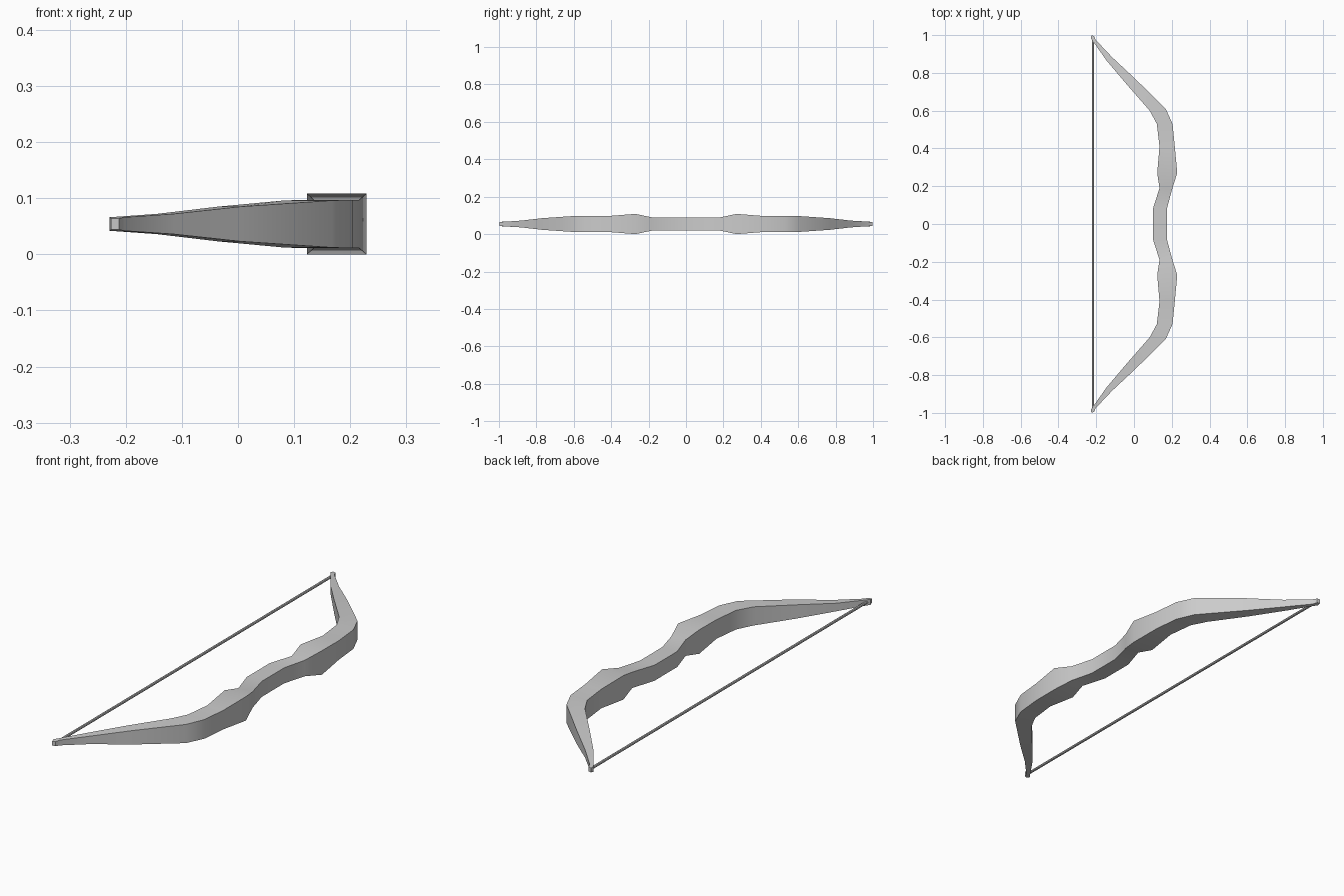
import bpy, bmesh, math
from mathutils import Vector

if "Cube" in bpy.data.objects:
    bpy.data.objects.remove(bpy.data.objects["Cube"])

ZC = 0.054

# Upper half of the bow: (inner x, inner y, outer x, outer y, half height)
half = [
    (0.100, 0.08, 0.174, 0.08, 0.035),
    (0.135, 0.19, 0.202, 0.185, 0.036),
    (0.123, 0.27, 0.229, 0.27, 0.054),
    (0.135, 0.41, 0.216, 0.41, 0.043),
    (0.121, 0.53, 0.204, 0.53, 0.043),
    (0.083, 0.60, 0.168, 0.61, 0.042),
    (-0.035, 0.735, 0.005, 0.77, 0.031),
    (-0.145, 0.865, -0.115, 0.882, 0.018),
    (-0.229, 0.984, -0.203, 0.975, 0.012),
    (-0.226, 0.998, -0.212, 0.996, 0.010),
]
stations = [(a, -b, c, -d, h) for a, b, c, d, h in reversed(half)] + half


def finish(name, bm):
    bmesh.ops.recalc_face_normals(bm, faces=bm.faces)
    mesh = bpy.data.meshes.new(name)
    bm.to_mesh(mesh)
    bm.free()
    obj = bpy.data.objects.new(name, mesh)
    bpy.context.collection.objects.link(obj)
    bpy.ops.object.select_all(action='DESELECT')
    obj.select_set(True)
    bpy.context.view_layer.objects.active = obj
    bpy.ops.object.shade_smooth_by_angle(angle=math.radians(30))
    return obj


# Bow body: rectangular section lofted through the stations
bm = bmesh.new()
rings = []
for xi, yi, xo, yo, h in stations:
    corners = ((xi, yi, ZC - h), (xo, yo, ZC - h), (xo, yo, ZC + h), (xi, yi, ZC + h))
    rings.append([bm.verts.new(c) for c in corners])
for r0, r1 in zip(rings, rings[1:]):
    for i in range(4):
        j = (i + 1) % 4
        bm.faces.new((r0[i], r0[j], r1[j], r1[i]))
bm.faces.new(rings[0])
bm.faces.new(rings[-1])
finish("bow_body", bm)

# Bowstring between the two tips
bm = bmesh.new()
bmesh.ops.create_cone(bm, cap_ends=True, segments=8, radius1=0.006, radius2=0.006, depth=1.95)
string = finish("bowstring", bm)
string.rotation_euler = (math.pi / 2, 0, 0)
string.location = Vector((-0.217, 0, ZC))
